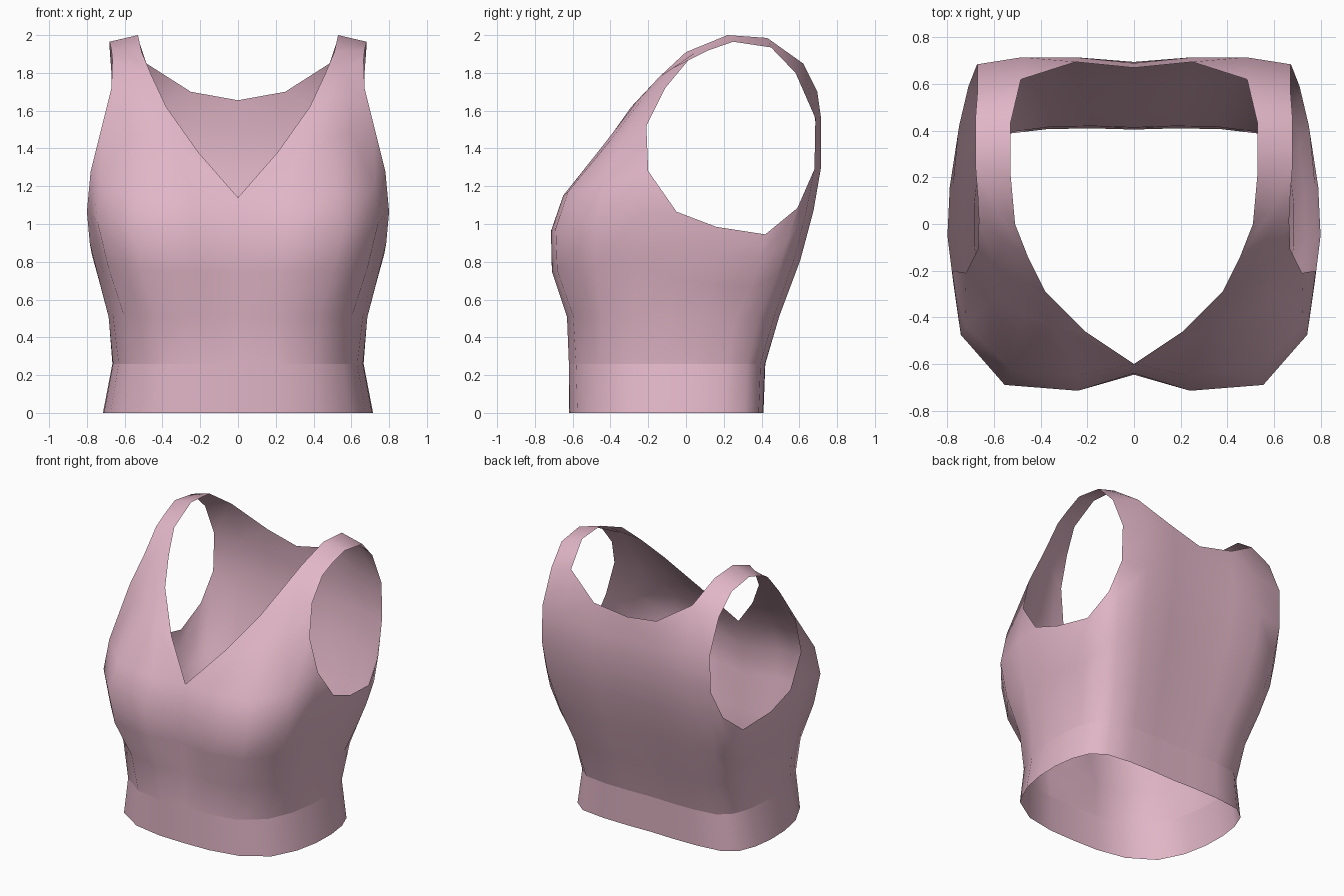
import bpy, bmesh, math
from mathutils import Vector

if "Cube" in bpy.data.objects:
    bpy.data.objects.remove(bpy.data.objects["Cube"])

# Half outlines in plan, centre front round to centre back
hem = [(0, -.62), (.2, -.615), (.41, -.575), (.59, -.46), (.675, -.29), (.71, -.12), (.715, .05),
       (.695, .2), (.65, .315), (.555, .39), (.37, .412), (.18, .415), (0, .41)]
bust = [(0, -.64), (.245, -.715), (.565, -.69), (.757, -.475), (.79, -.25), (.8, -.05), (.79, .16),
        (.765, .4), (.725, .55), (.675, .65), (.48, .69), (.25, .685), (0, .665)]

# Top ring: base of the V neck, under the armhole, middle of the back
chest = [(0, -.6, 1.14), (.24, -.65, 1.15), (.525, -.625, 1.17), (.725, -.435, 1.21), (.78, -.2, 1.28),
         (.8, -.05, 1.065), (.79, .16, .985), (.75, .42, .945), (.71, .59, 1.085), (.675, .68, 1.29),
         (.48, .715, 1.3), (.25, .715, 1.3), (0, .695, 1.3)]


def ring(t, half, front, back, z0, f):
    """Blend hem and bust outlines, fit to half width, front and back depth."""
    pts = [Vector(a).lerp(Vector(b), t) for a, b in zip(hem, bust)]
    w = max(p.x for p in pts)
    lo, hi = min(p.y for p in pts), max(p.y for p in pts)
    return [(p.x * half / w, p.y * (front / lo if p.y < 0 else back / hi),
             z0 + f * (c[2] - .48)) for p, c in zip(pts, chest)]


def across(neck, arm, n, bulge):
    """Row of points from the neckline to the armhole, bulging forwards."""
    a, b = Vector(neck), Vector(arm)
    return [a.lerp(b, i / n) - Vector((0, bulge * math.sin(math.pi * i / n), 0))
            for i in range(n + 1)]


bm = bmesh.new()


def bridge(lower, upper):
    """Join two rows, using triangles where their counts differ."""
    a = [bm.verts.new(p) for p in lower]
    b = [bm.verts.new(p) for p in upper]
    i = j = 0
    n, m = len(a) - 1, len(b) - 1
    while i < n or j < m:
        u = (i + 1) / n if i < n else 9
        v = (j + 1) / m if j < m else 9
        if abs(u - v) < 1e-4:
            bm.faces.new((a[i], a[i + 1], b[j + 1], b[j]))
            i, j = i + 1, j + 1
        elif u < v:
            bm.faces.new((a[i], a[i + 1], b[j]))
            i += 1
        else:
            bm.faces.new((a[i], b[j + 1], b[j]))
            j += 1


def skin(rows):
    for lower, upper in zip(rows, rows[1:]):
        bridge(lower, upper)


# Body with hem band
skin([ring(0, .715, -.62, .41, 0, 0),
      ring(.1, .665, -.62, .42, .26, 0),
      ring(.4, .685, -.63, .495, .49, .03),
      ring(.85, .738, -.71, .605, .48, .4),
      ring(1, .785, -.715, .675, .48, .72),
      chest])

# Front panel and shoulder strap
skin([chest[:5],
      across((.21, -.46, 1.38), (.72, -.21, 1.52), 4, .06),
      across((.38, -.29, 1.62), (.67, -.11, 1.72), 4, .025),
      across((.455, -.14, 1.78), (.665, .015, 1.87), 2, .01),
      across((.51, 0, 1.91), (.67, .12, 1.92), 2, 0),
      across((.53, .22, 2.0), (.68, .25, 1.965), 2, 0),
      across((.53, .43, 1.985), (.68, .45, 1.935), 2, 0),
      [(.485, .62, 1.85), (.67, .58, 1.80)]])

# Back panel
skin([chest[9:],
      [(.67, .685, 1.56), (.48, .715, 1.56), (.25, .715, 1.52), (0, .69, 1.5)],
      [(.67, .58, 1.80), (.485, .62, 1.85), (.25, .695, 1.70), (0, .67, 1.655)]])

bmesh.ops.remove_doubles(bm, verts=bm.verts, dist=.0005)
for f in bm.faces:
    f.smooth = True
# Crisp seam above the hem band
for e in bm.edges:
    if all(abs(v.co.z - .26) < .001 for v in e.verts):
        e.smooth = False

mesh = bpy.data.meshes.new("crop_top")
bm.to_mesh(mesh)
bm.free()
top = bpy.data.objects.new("crop_top", mesh)
bpy.context.collection.objects.link(top)
mirror = top.modifiers.new("mirror", 'MIRROR')
mirror.use_clip = True
mirror.merge_threshold = .001

pink = bpy.data.materials.new("pink_fabric")
pink.diffuse_color = (.76, .47, .57, 1)
pink.use_nodes = True
pink.node_tree.nodes["Principled BSDF"].inputs["Base Color"].default_value = pink.diffuse_color
mesh.materials.append(pink)
